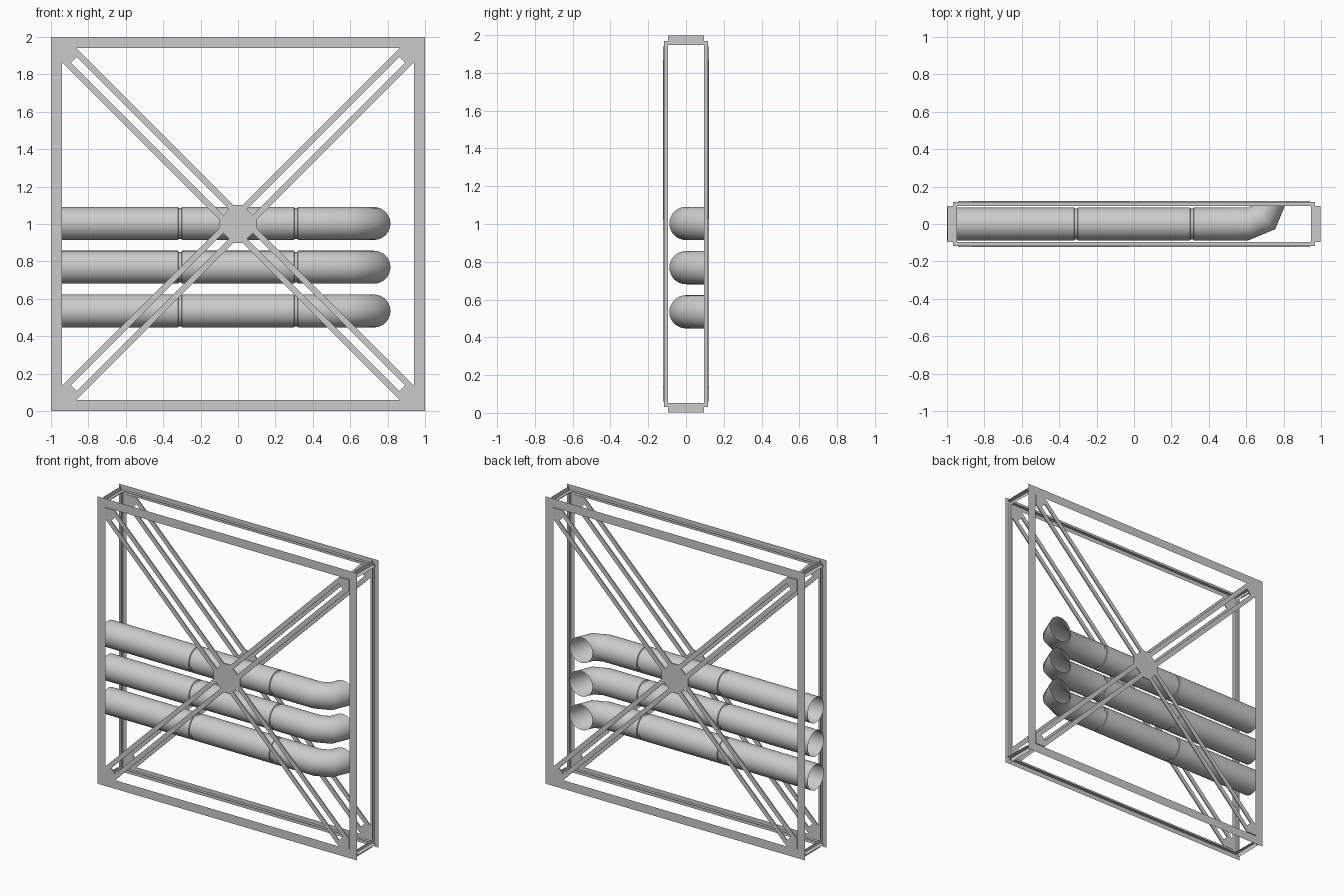
import bpy, bmesh, math
from mathutils import Vector

if "Cube" in bpy.data.objects:
    bpy.data.objects.remove(bpy.data.objects["Cube"])

ZC = 1.0          # height of the frame centre
FLANGE_Y = 0.117  # plane of the flat frame flanges
WEB = 0.968       # position of the flange webs
PIPE_R = 0.088


def finish(name, bm):
    me = bpy.data.meshes.new(name)
    bm.to_mesh(me)
    bm.free()
    ob = bpy.data.objects.new(name, me)
    bpy.context.collection.objects.link(ob)
    return ob


def face(bm, pts):
    return bm.faces.new([bm.verts.new(p) for p in pts])


def square(h, y):
    return [Vector((x * h, y, ZC + z * h)) for x, z in ((-1, -1), (1, -1), (1, 1), (-1, 1))]


def band(bm, a, b):
    for i in range(4):
        j = (i + 1) % 4
        face(bm, [a[i], a[j], b[j], b[i]])


def plate(bm, pts, ang, y0, y1):
    """Extrude a (distance, width) outline, turned by ang in the frame plane."""
    c, s = math.cos(ang), math.sin(ang)
    rings = [[bm.verts.new((d * c - w * s, y, ZC + d * s + w * c)) for d, w in pts]
             for y in (y0, y1)]
    bm.faces.new(rings[0])
    bm.faces.new(rings[1][::-1])
    n = len(pts)
    for i in range(n):
        j = (i + 1) % n
        bm.faces.new([rings[0][j], rings[0][i], rings[1][i], rings[1][j]])


for side, tag in ((-1, "front"), (1, "back")):
    # T-section square frame: thin flange with a web behind it
    bm = bmesh.new()
    y = side * FLANGE_Y
    band(bm, square(1.0, y), square(0.94, y))
    band(bm, square(WEB, y), square(WEB, side * 0.096))
    finish(tag + "_frame", bm)

    # Diagonal twin-strip braces with corner gussets and centre plate
    bm = bmesh.new()
    y0, y1 = side * 0.115, side * 0.123
    octagon = []
    for k in range(4):
        a = math.radians(45 + 90 * k)
        for s in (-1, 1):
            plate(bm, [(0.09, s * 0.022), (1.241, s * 0.022),
                       (1.241, s * 0.053), (0.09, s * 0.053)], a, y0, y1)
            octagon.append((0.09 * math.cos(a) - s * 0.053 * math.sin(a),
                            0.09 * math.sin(a) + s * 0.053 * math.cos(a)))
        plate(bm, [(1.241, -0.053), (1.276, -0.053), (1.329, 0),
                   (1.276, 0.053), (1.241, 0.053)], a, y0, y1)
    plate(bm, octagon, 0, y0, y1)
    bmesh.ops.recalc_face_normals(bm, faces=bm.faces)
    finish(tag + "_braces", bm)

# Cross-section spacers joining the two frames at the corners
bm = bmesh.new()
for sx in (-1, 1):
    for sz in (-1, 1):
        x, z = sx * WEB, ZC + sz * WEB
        xa, xb = sx * 0.947, sx * 0.998
        za, zb = ZC + sz * 0.947, ZC + sz * 0.998
        face(bm, [(xa, -0.096, z), (xb, -0.096, z), (xb, 0.096, z), (xa, 0.096, z)])
        face(bm, [(x, -0.096, za), (x, -0.096, zb), (x, 0.096, zb), (x, 0.096, za)])
finish("corner_spacers", bm)


# Open pipes with two joint grooves and a two-segment elbow to the back
def pipe(name, zc, n=32):
    stations = [(-1.0, 0, 0, PIPE_R)]
    for j in (-0.31, 0.31):
        stations += [(j - 0.01, 0, 0, PIPE_R), (j - 0.007, 0, 0, PIPE_R - 0.006),
                     (j + 0.007, 0, 0, PIPE_R - 0.006), (j + 0.01, 0, 0, PIPE_R)]
    for t in (0, math.pi / 4, math.pi / 2):
        stations.append((0.61 + FLANGE_Y * math.sin(t),
                         FLANGE_Y * (1 - math.cos(t)), t, PIPE_R))
    bm = bmesh.new()
    rings = []
    for x, y, t, r in stations:
        rings.append([bm.verts.new((x - r * math.cos(a) * math.sin(t),
                                    y + r * math.cos(a) * math.cos(t),
                                    zc + r * math.sin(a)))
                      for a in (2 * math.pi * i / n for i in range(n))])
    for p, q in zip(rings, rings[1:]):
        for i in range(n):
            j = (i + 1) % n
            bm.faces.new([p[i], p[j], q[j], q[i]])
    bmesh.ops.recalc_face_normals(bm, faces=bm.faces)
    ob = finish(name, bm)
    bpy.ops.object.select_all(action='DESELECT')
    ob.select_set(True)
    bpy.context.view_layer.objects.active = ob
    bpy.ops.object.shade_smooth_by_angle(angle=math.radians(50))


for label, z in (("lower", 0.535), ("middle", 0.769), ("upper", 1.003)):
    pipe(label + "_pipe", z)
